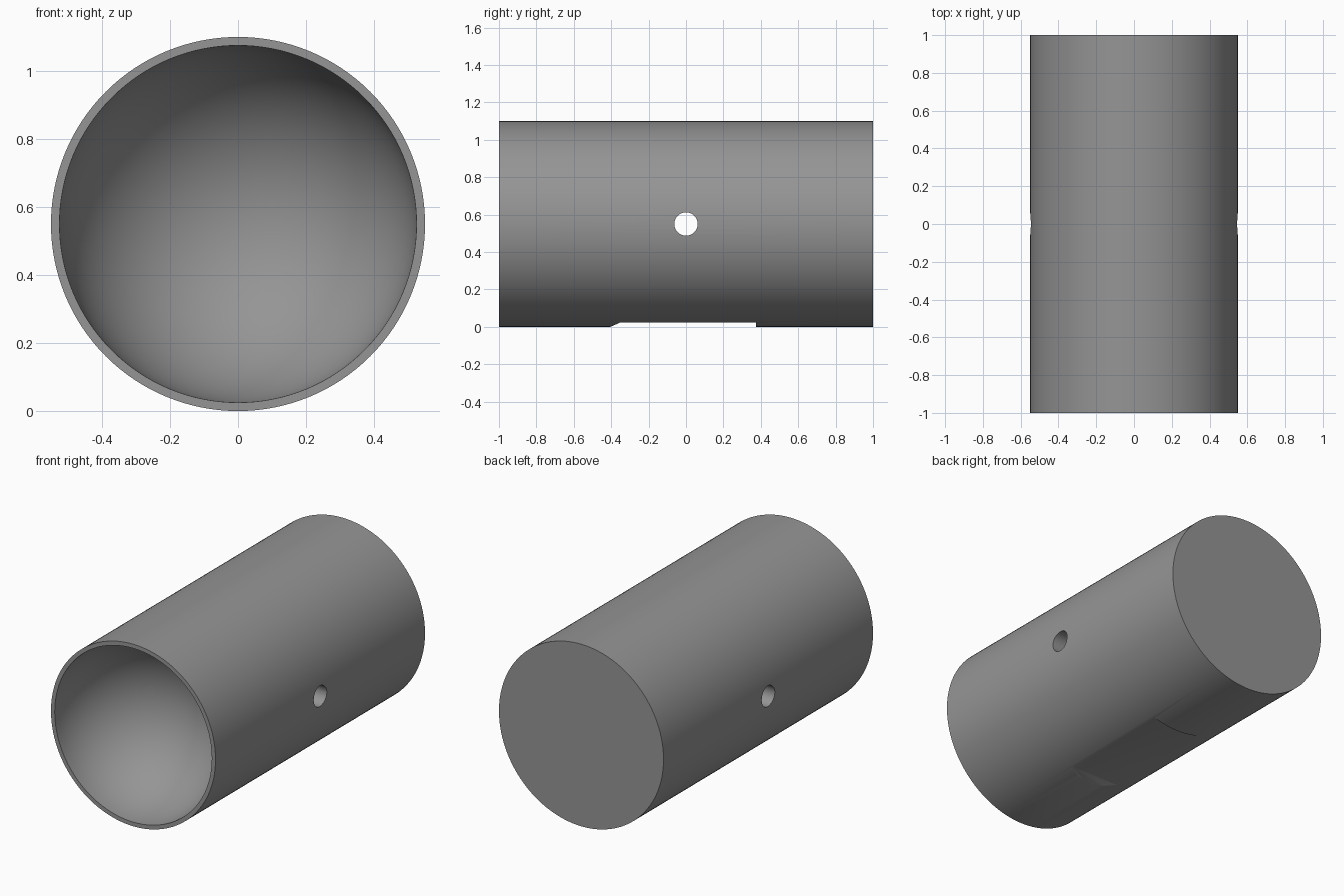
import bpy, bmesh, math

if "Cube" in bpy.data.objects:
    bpy.data.objects.remove(bpy.data.objects["Cube"])

R, BOWL, HALF = 0.55, 0.525, 1.0   # outer radius, bowl radius, half length
SEG, RINGS = 128, 24

grey = bpy.data.materials.new("mid_grey")
grey.diffuse_color = (0.3, 0.3, 0.3, 1)
grey.use_nodes = True
grey.node_tree.nodes["Principled BSDF"].inputs["Base Color"].default_value = grey.diffuse_color


def finish(bm, name):
    bmesh.ops.recalc_face_normals(bm, faces=bm.faces)
    mesh = bpy.data.meshes.new(name)
    bm.to_mesh(mesh)
    bm.free()
    obj = bpy.data.objects.new(name, mesh)
    bpy.context.collection.objects.link(obj)
    mesh.materials.append(grey)
    return obj


def prism(name, points, place, axis):
    """Closed prism between two copies of a flat outline."""
    bm = bmesh.new()
    face = bm.faces.new([bm.verts.new(place(*p)) for p in points])
    out = bmesh.ops.extrude_face_region(bm, geom=[face])["geom"]
    bmesh.ops.translate(bm, vec=axis, verts=[v for v in out if isinstance(v, bmesh.types.BMVert)])
    return finish(bm, name)


# Cylinder body with a hemispherical bowl sunk in the front end, lathed round y
profile = []
for i in range(RINGS + 1):
    a = math.pi / 2 * i / RINGS
    profile.append((BOWL * math.sin(a), -HALF + BOWL * math.cos(a)))
profile += [(R, -HALF), (R, HALF)]
bm = bmesh.new()
verts = [bm.verts.new((r, y, 0.0)) for r, y in profile]
edges = [bm.edges.new(pair) for pair in zip(verts, verts[1:])]
bmesh.ops.spin(bm, geom=verts + edges, cent=(0, 0, 0), axis=(0, 1, 0),
               angle=math.tau, steps=SEG)
bmesh.ops.remove_doubles(bm, verts=bm.verts, dist=1e-5)
bmesh.ops.holes_fill(bm, edges=[e for e in bm.edges if e.is_boundary], sides=0)
bmesh.ops.translate(bm, vec=(0, 0, R), verts=bm.verts)
body = finish(bm, "cylinder_body")

# Cross hole running side to side through the middle
circle = [(0.0625 * math.cos(math.tau * i / 48), R + 0.0625 * math.sin(math.tau * i / 48))
          for i in range(48)]
side = lambda y, z: (-0.8, y, z)
hole = prism("cross_hole_cutter", circle, side, (1.6, 0, 0))

# Shallow flat on the underside, ramped at the front and square at the back
flat = [(-0.46, -0.024), (0.375, -0.024), (0.375, 0.024), (-0.35, 0.024)]
notch = prism("underside_flat_cutter", flat, side, (1.6, 0, 0))

bpy.context.view_layer.objects.active = body
body.select_set(True)
for cutter in (hole, notch):
    mod = body.modifiers.new(cutter.name, 'BOOLEAN')
    mod.operation, mod.solver, mod.object = 'DIFFERENCE', 'EXACT', cutter
    bpy.ops.object.modifier_apply(modifier=mod.name)
    bpy.data.objects.remove(cutter)
bpy.ops.object.shade_smooth_by_angle(angle=math.radians(25))
